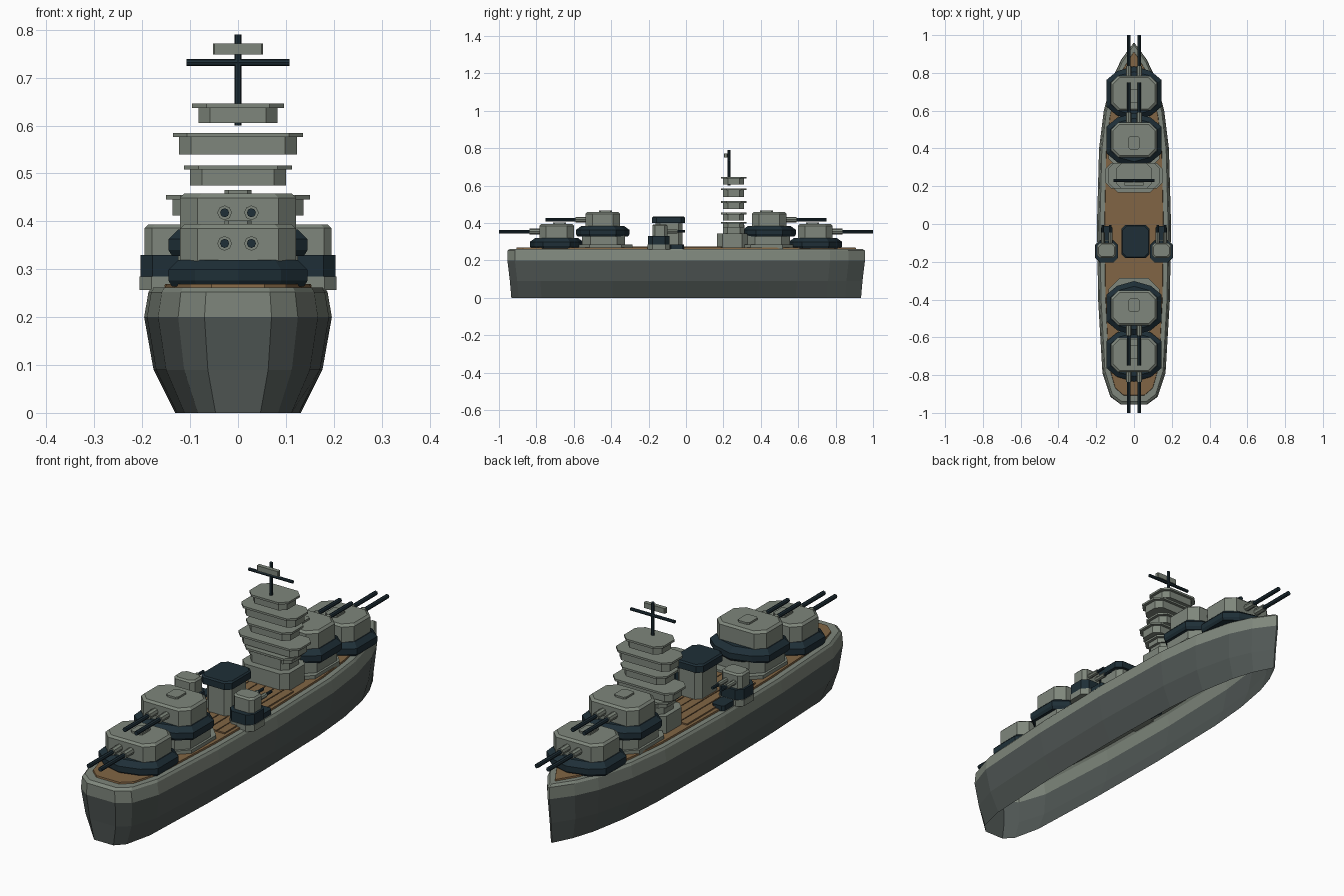
import bpy
import bmesh
from math import radians
from mathutils import Matrix

cube = bpy.data.objects.get("Cube")
if cube:
    bpy.data.objects.remove(cube)


def material(name, rgb):
    m = bpy.data.materials.new(name)
    m.use_nodes = True
    color = (*rgb, 1)
    m.diffuse_color = color
    m.node_tree.nodes["Principled BSDF"].inputs["Base Color"].default_value = color
    return m


GREY = material("grey green paint", (0.21, 0.24, 0.2))
HULL = material("dark hull grey", (0.08, 0.095, 0.09))
NAVY = material("dark navy", (0.013, 0.028, 0.038))
WOOD = material("deck wood", (0.22, 0.13, 0.058))


def finish(name, bm, mat):
    mesh = bpy.data.meshes.new(name)
    bm.to_mesh(mesh)
    bm.free()
    mesh.materials.append(mat)
    obj = bpy.data.objects.new(name, mesh)
    bpy.context.collection.objects.link(obj)
    return obj


def loft(name, rings, mat, bottom=True, top=True):
    """Skin between rings of (outline, height), listed from low to high."""
    bm = bmesh.new()
    loops = [[bm.verts.new((x, y, z)) for x, y in pts] for pts, z in rings]
    for a, b in zip(loops, loops[1:]):
        for i in range(len(a)):
            j = (i + 1) % len(a)
            bm.faces.new((a[i], a[j], b[j], b[i]))
    if bottom:
        bm.faces.new(loops[0][::-1])
    if top:
        bm.faces.new(loops[-1])
    return finish(name, bm, mat)


def octagon(cx, cy, hx, hy, c):
    """Rectangle with cut corners, counter-clockwise."""
    q = [(hx, hy - c), (hx - c, hy)]
    pts = q + [(-x, y) for x, y in q[::-1]]
    pts += [(-x, -y) for x, y in q] + [(x, -y) for x, y in q[::-1]]
    return [(cx + x, cy + y) for x, y in pts]


def block(name, cx, cy, hx, hy, z0, z1, mat, c=0.02, bevel=0.0):
    rings = [(octagon(cx, cy, hx, hy, c), z0)]
    if bevel:
        rings.append((octagon(cx, cy, hx, hy, c), z1 - bevel))
    rings.append((octagon(cx, cy, hx - bevel, hy - bevel, c), z1))
    return loft(name, rings, mat)


def rod(name, center, length, r, mat, axis="Y", sides=8):
    bm = bmesh.new()
    turn = {"X": Matrix.Rotation(radians(90), 4, "Y"),
            "Y": Matrix.Rotation(radians(90), 4, "X"),
            "Z": Matrix.Identity(4)}[axis]
    bmesh.ops.create_cone(bm, cap_ends=True, segments=sides, radius1=r, radius2=r,
                          depth=length, matrix=Matrix.Translation(center) @ turn)
    return finish(name, bm, mat)


def gun(name, x, y_root, y_tip, z, r, sleeve):
    """Barrel with a thicker sleeve at its root."""
    d = 1 if y_tip > y_root else -1
    rod(name + "_barrel", (x, (y_root + y_tip) / 2, z), abs(y_tip - y_root), r, NAVY)
    rod(name + "_sleeve", (x, y_root + d * sleeve / 2, z), sleeve, r * 1.6, GREY)


# Hull: half breadths along the length, from stern to bow
STATIONS = [(-0.955, 0.07), (-0.915, 0.125), (-0.79, 0.167), (-0.4, 0.19), (0, 0.196),
            (0.4, 0.185), (0.6, 0.16), (0.77, 0.115), (0.87, 0.068), (0.957, 0.004)]


def waterline(sx, sy):
    right = [(w * sx, y * sy) for y, w in STATIONS]
    return right + [(-x, y) for x, y in right[::-1]]


loft("lower_hull", [(waterline(0.67, 0.978), 0), (waterline(0.9, 0.986), 0.09),
                    (waterline(1, 1), 0.2)], HULL, bottom=False, top=False)
loft("upper_hull", [(waterline(1, 1), 0.2), (waterline(0.955, 1), 0.252),
                    (waterline(0.92, 0.985), 0.262), (waterline(0.84, 0.965), 0.262)],
     GREY, bottom=False)
loft("deck", [(waterline(0.8, 0.95), 0.26), (waterline(0.79, 0.948), 0.269)], WOOD)

# Raised planks amidships
for i in range(7):
    block("deck_plank", (i - 3) * 0.04, -0.05, 0.018, 0.24, 0.268, 0.275, WOOD, c=0.002)


def base_outline(cy, hx, hy):
    """Turret base with pointed ends."""
    q = [(hx, hy * 0.5), (hx * 0.62, hy * 0.82)]
    pts = q + [(0, hy)] + [(-x, y) for x, y in q[::-1]]
    pts += [(-x, -y) for x, y in q] + [(0, -hy)] + [(x, -y) for x, y in q[::-1]]
    return [(x, cy + y) for x, y in pts]


def turret(label, s, cy, z, tip):
    """Main turret facing the s end, with its base starting at height z."""
    loft(label + "_base", [(base_outline(cy, 0.138, 0.135), z),
                           (base_outline(cy, 0.145, 0.143), z + 0.012),
                           (base_outline(cy, 0.145, 0.143), z + 0.035),
                           (base_outline(cy, 0.125, 0.115), z + 0.055)], NAVY)
    block(label + "_house", 0, cy, 0.121, 0.092, z + 0.05, z + 0.13, GREY, 0.036, 0.009)
    block(label + "_hatch", 0, cy - s * 0.015, 0.028, 0.035, z + 0.13, z + 0.138, GREY, 0.008)
    for x in (-0.028, 0.028):
        gun(label + "_gun", x, cy + s * 0.085, tip, z + 0.09, 0.0095, 0.06)


for end, s in (("stern", -1), ("bow", 1)):
    turret(end + "_low_turret", s, s * 0.692, 0.264, s * 1.0)
    block(end + "_plinth", 0, s * 0.43, 0.135, 0.145, 0.262, 0.284, GREY, 0.06)
    block(end + "_barbette", 0, s * 0.44, 0.125, 0.115, 0.265, 0.335, GREY, 0.045)
    turret(end + "_high_turret", s, s * 0.445, 0.328, s * 0.75)

# Bridge tower: solid foot, then separate tiers with a lip on each
block("tower_foot", 0, 0.248, 0.115, 0.082, 0.262, 0.345, GREY, 0.03)
block("tower_neck", 0, 0.255, 0.095, 0.058, 0.34, 0.39, GREY, 0.025)
for base, top, half in ((0.375, 0.405, 0.12), (0.412, 0.455, 0.15), (0.475, 0.517, 0.113),
                        (0.54, 0.585, 0.136), (0.605, 0.646, 0.096)):
    block("tower_tier", 0, 0.255, half - 0.013, 0.056, base, top - 0.008, GREY, 0.025)
    block("tower_lip", 0, 0.255, half, 0.068, top - 0.009, top, GREY, 0.03)

# Mast with yard and aerial panel
rod("mast", (0, 0.23, 0.695), 0.19, 0.007, NAVY, "Z")
rod("mast_yard", (0, 0.23, 0.732), 0.215, 0.007, NAVY, "X")
block("aerial_panel", 0, 0.213, 0.052, 0.009, 0.749, 0.772, GREY, 0.003)

# Funnel
block("funnel", 0.008, -0.09, 0.06, 0.072, 0.265, 0.405, GREY, 0.022)
block("funnel_cap", 0.008, -0.093, 0.075, 0.088, 0.4, 0.434, NAVY, 0.022, 0.006)

# Side guns on small sponsons
for side, s in (("left", 1), ("right", -1)):
    cx = s * 0.145
    block(side + "_sponson", cx, -0.145, 0.061, 0.06, 0.257, 0.285, GREY, 0.025)
    block(side + "_gun_base", cx, -0.145, 0.059, 0.058, 0.285, 0.33, NAVY, 0.025)
    block(side + "_gun_house", cx, -0.14, 0.05, 0.04, 0.325, 0.393, GREY, 0.015, 0.007)
    block(side + "_gun_step", cx, -0.05, 0.03, 0.04, 0.262, 0.285, NAVY, 0.01)
    for dx in (-0.02, 0.02):
        gun(side + "_side_gun", cx + dx, -0.105, -0.005, 0.355, 0.0065, 0.06)
